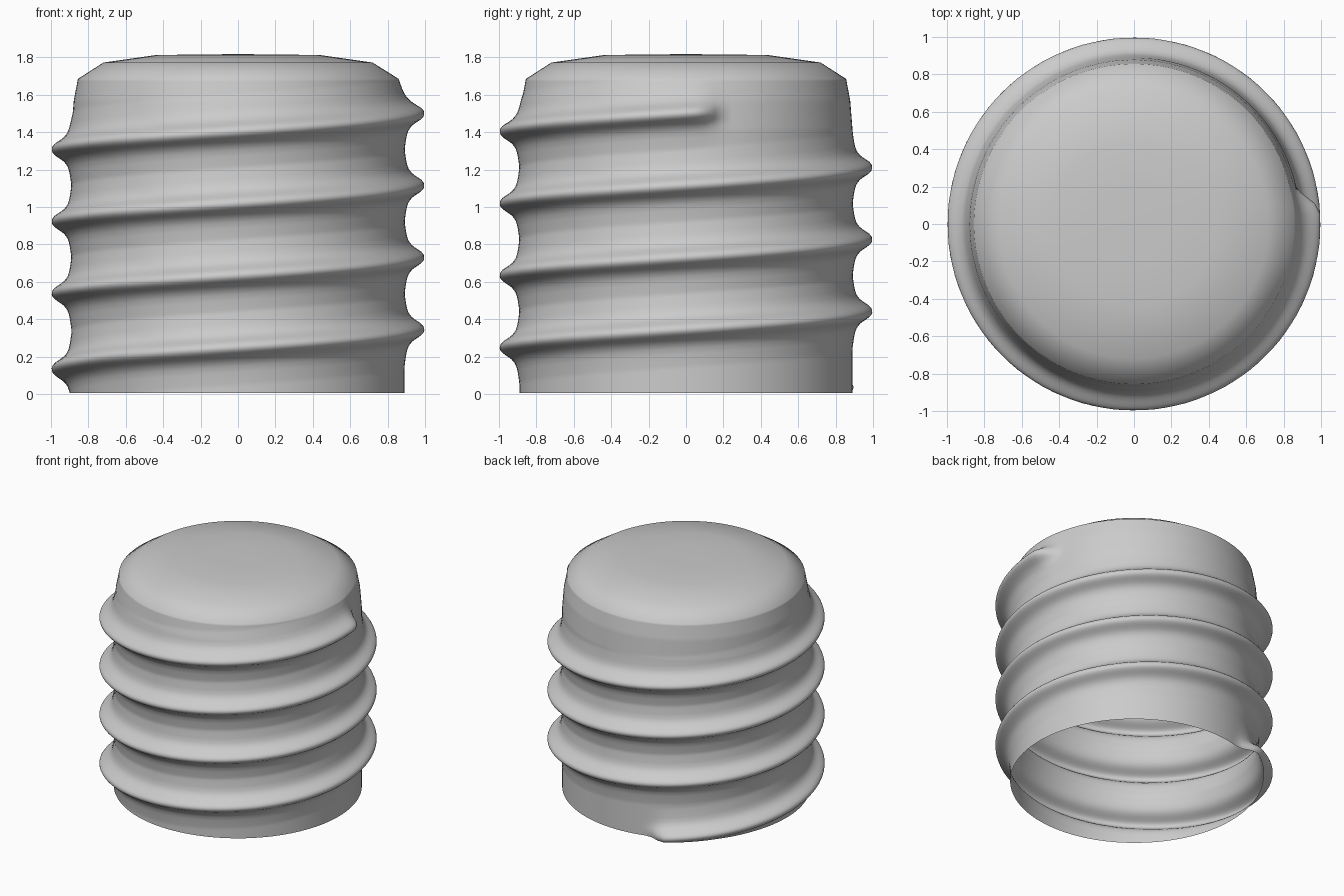
import bpy, bmesh
from math import cos, sin, tau

if "Cube" in bpy.data.objects:
    bpy.data.objects.remove(bpy.data.objects["Cube"])

SIDES, ROWS = 112, 140
BOTTOM, SHOULDER = 0.005, 1.685
PITCH, FIRST = 0.385, 0.345      # rise per turn, ridge height at +x
START, END = -0.69, 3.024        # ridge ends, in turns


def lerp_table(table, x):
    """Linear lookup in a short list of (x, value) points."""
    if x <= table[0][0]:
        return table[0][1]
    for (x0, v0), (x1, v1) in zip(table, table[1:]):
        if x <= x1:
            return v0 + (v1 - v0) * (x - x0) / (x1 - x0)
    return table[-1][1]


def smooth(a, b, x):
    t = min(1, max(0, (x - a) / (b - a)))
    return t * t * (3 - 2 * t)


# wall profile and ridge cross-section (distance from crest -> strength)
WALL = [(0, 0.89), (1.42, 0.89), (1.57, 0.878), (1.685, 0.856)]
RIDGE = [(0, 1), (0.013, 0.97), (0.027, 0.86), (0.045, 0.6), (0.065, 0.36),
         (0.09, 0.2), (0.12, 0.11), (0.16, 0.05), (0.2, 0)]


def radius(turn, z):
    """Wall radius with the spiral ridge added."""
    g = 0
    for k in range(-1, 4):
        u = turn + k
        fade = smooth(START - 0.014, START + 0.014, u) * (1 - smooth(END - 0.014, END + 0.014, u))
        dip = 0.05 * min(1, max(0, (-0.38 - u) / 0.31))
        crest = FIRST + PITCH * u - dip
        g = max(g, fade * lerp_table(RIDGE, abs(z - crest)))
    wall = lerp_table(WALL, z)
    return wall + (0.997 - wall) * g


bm = bmesh.new()


def add_ring(radius_at, z):
    return [bm.verts.new((radius_at(i / SIDES) * cos(tau * i / SIDES),
                          radius_at(i / SIDES) * sin(tau * i / SIDES), z))
            for i in range(SIDES)]


# threaded wall, open at the bottom
rings = []
for j in range(ROWS + 1):
    z = BOTTOM + (SHOULDER - BOTTOM) * j / ROWS
    rings.append(add_ring(lambda t: radius(t, z), z))

# bevelled, slightly domed top
for r, z in [(0.72, 1.772), (0.44, 1.812), (0.2, 1.816)]:
    rings.append(add_ring(lambda t: r, z))

for low, high in zip(rings, rings[1:]):
    for i in range(SIDES):
        n = (i + 1) % SIDES
        bm.faces.new((low[i], low[n], high[n], high[i]))
tip = bm.verts.new((0, 0, 1.817))
for i in range(SIDES):
    bm.faces.new((rings[-1][i], rings[-1][(i + 1) % SIDES], tip))
for f in bm.faces:
    f.smooth = True

mesh = bpy.data.meshes.new("threaded_cap")
bm.to_mesh(mesh)
bm.free()
bpy.context.collection.objects.link(bpy.data.objects.new("threaded_cap", mesh))
